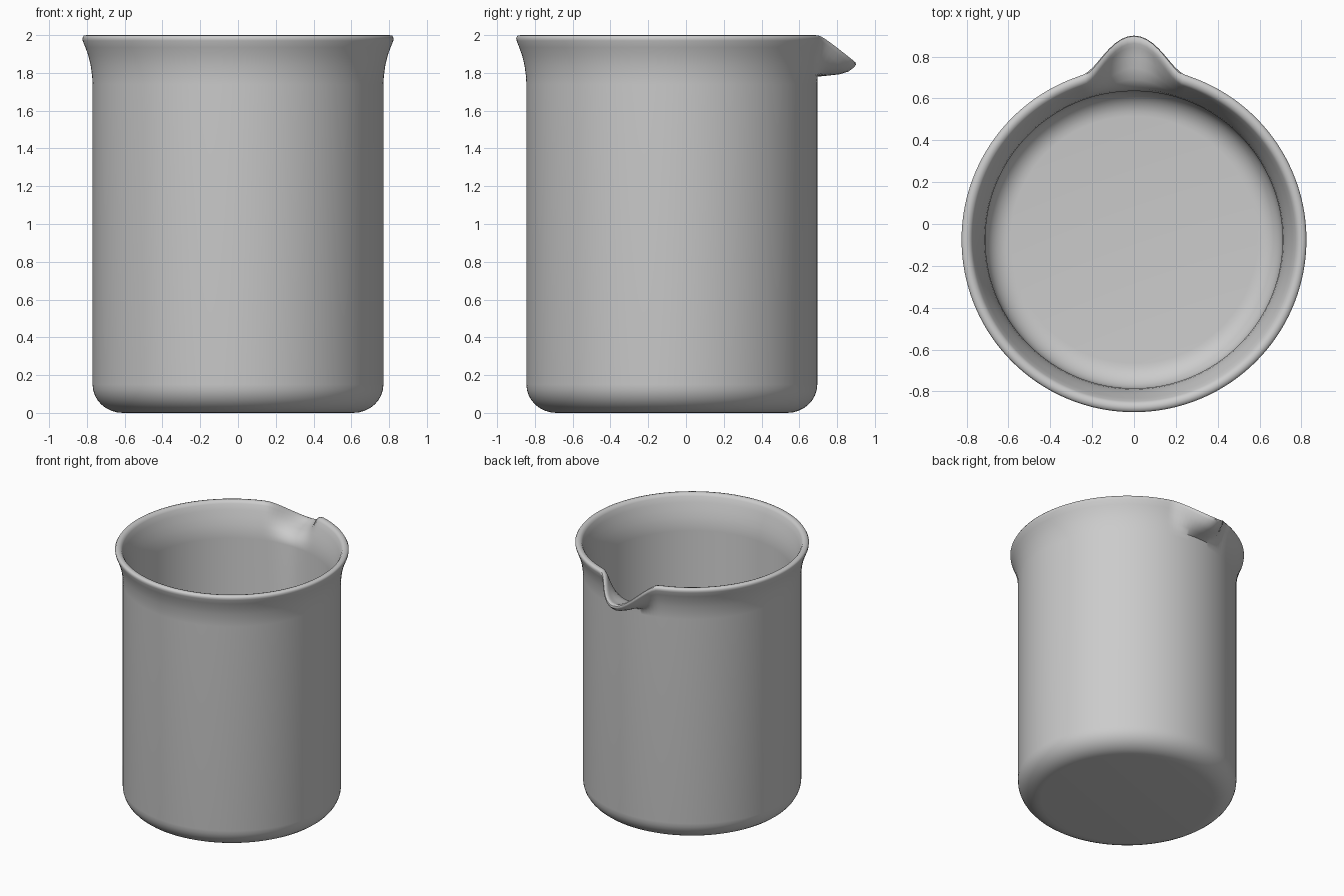
import bpy, bmesh, math

if "Cube" in bpy.data.objects:
    bpy.data.objects.remove(bpy.data.objects["Cube"])

CY, N, HALF = -0.075, 192, math.radians(18)

# shared body profile (radius, z): outside base and rounded corner
outer = [(0.61, 0.0)]
for i in range(1, 9):
    a = math.pi / 2 * i / 8
    outer.append((0.61 + 0.16 * math.sin(a), 0.15 - 0.15 * math.cos(a)))
outer.append((0.77, 1.74))

# flared rim, and the same points where they form the pouring spout
rim = [(0.772, 1.78), (0.78, 1.84), (0.792, 1.89), (0.808, 1.935), (0.822, 1.97),
       (0.824, 1.985), (0.817, 1.997), (0.80, 2.0), (0.783, 1.996), (0.772, 1.98),
       (0.757, 1.94), (0.74, 1.89), (0.725, 1.84), (0.715, 1.79)]
spout = [(0.772, 1.78), (0.83, 1.786), (0.89, 1.793), (0.935, 1.807), (0.963, 1.828),
         (0.975, 1.843), (0.972, 1.856), (0.957, 1.863), (0.938, 1.86), (0.92, 1.853),
         (0.875, 1.842), (0.82, 1.833), (0.765, 1.815), (0.722, 1.78)]

# inside wall, rounded corner and floor
inner = [(0.71, 1.74)]
for i in range(9):
    a = math.pi / 2 * i / 8
    inner.append((0.59 + 0.12 * math.cos(a), 0.18 - 0.12 * math.sin(a)))

bm = bmesh.new()
columns = []
for k in range(N):
    t = 2 * math.pi * k / N
    d = min(t, 2 * math.pi - t)
    w = 0.5 + 0.5 * math.cos(math.pi * d / HALF) if d < HALF else 0.0
    lip = [(a[0] + (b[0] - a[0]) * w, a[1] + (b[1] - a[1]) * w) for a, b in zip(rim, spout)]
    columns.append([bm.verts.new((r * math.sin(t), CY + r * math.cos(t), z))
                    for r, z in outer + lip + inner])

# skin the columns and close both floors
for k in range(N):
    c, n = columns[k], columns[(k + 1) % N]
    for j in range(len(c) - 1):
        bm.faces.new((c[j], n[j], n[j + 1], c[j + 1]))
bm.faces.new([c[0] for c in columns])
bm.faces.new([c[-1] for c in columns])
bmesh.ops.recalc_face_normals(bm, faces=bm.faces)

mesh = bpy.data.meshes.new("beaker")
bm.to_mesh(mesh)
bm.free()
obj = bpy.data.objects.new("beaker", mesh)
bpy.context.collection.objects.link(obj)
bpy.context.view_layer.objects.active = obj
obj.select_set(True)
bpy.ops.object.shade_smooth_by_angle(angle=math.radians(50))
